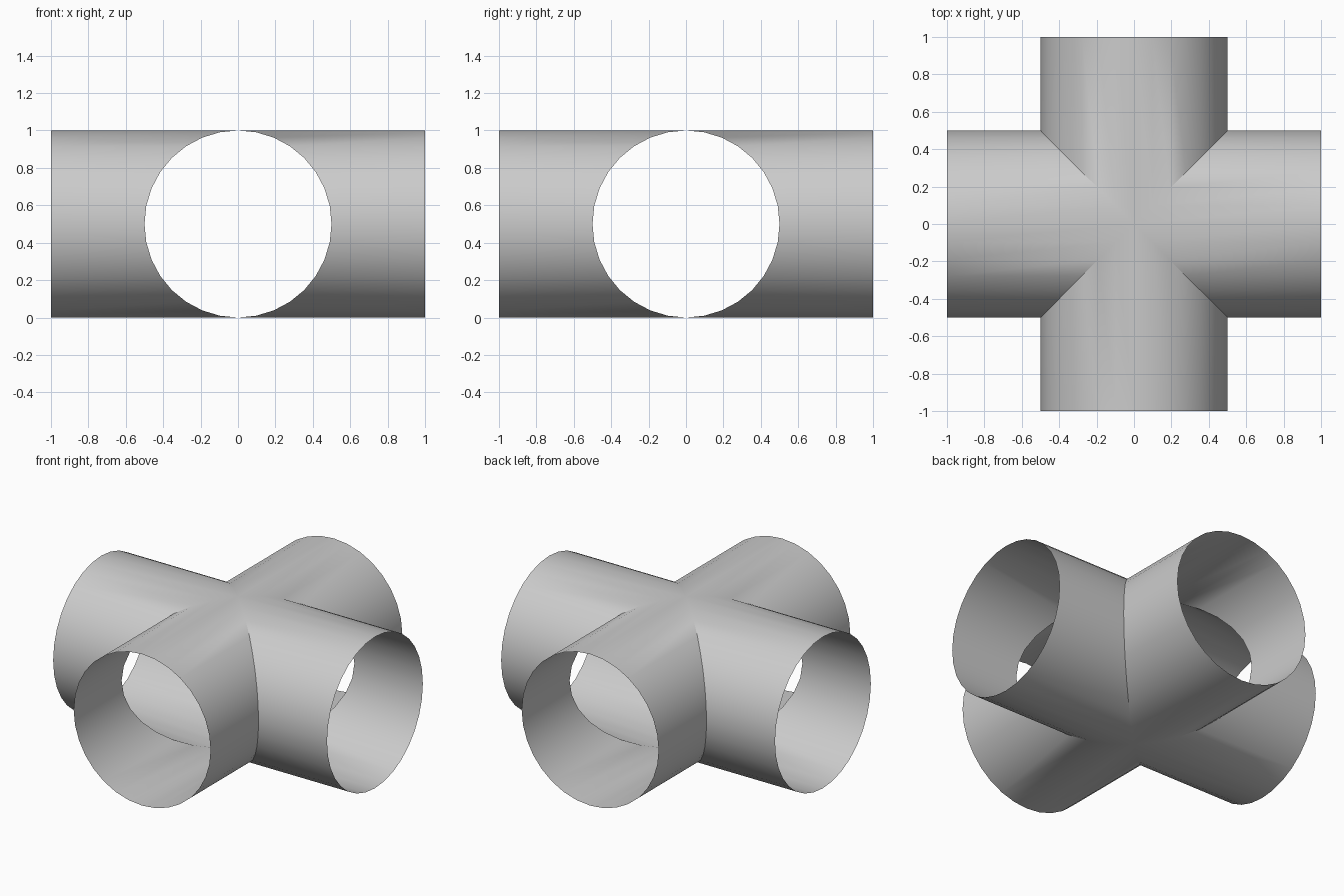
import bpy, bmesh, math
from mathutils import Matrix

if "Cube" in bpy.data.objects:
    bpy.data.objects.remove(bpy.data.objects["Cube"])

SIDES, R, HALF = 32, 0.5, 1.0
bm = bmesh.new()

# four open arms, each mitred along the diagonals where the tubes meet
for k in range(4):
    turn = Matrix.Rotation(k * math.pi / 2, 4, 'Z')
    outer, inner = [], []
    for i in range(SIDES):
        a = 2 * math.pi * i / SIDES
        x, z = R * math.cos(a), R + R * math.sin(a)
        outer.append(bm.verts.new(turn @ Matrix.Translation((x, -HALF, z)).to_translation()))
        inner.append(bm.verts.new(turn @ Matrix.Translation((x, -abs(x), z)).to_translation()))
    for i in range(SIDES):
        j = (i + 1) % SIDES
        bm.faces.new((outer[i], outer[j], inner[j], inner[i]))

# weld the mitre seams
bmesh.ops.remove_doubles(bm, verts=bm.verts[:], dist=1e-4)
mesh = bpy.data.meshes.new("cross_pipe")
bm.to_mesh(mesh)
bm.free()

pipe = bpy.data.objects.new("cross_pipe", mesh)
bpy.context.collection.objects.link(pipe)
bpy.context.view_layer.objects.active = pipe
pipe.select_set(True)
bpy.ops.object.shade_smooth_by_angle(angle=math.radians(30))
